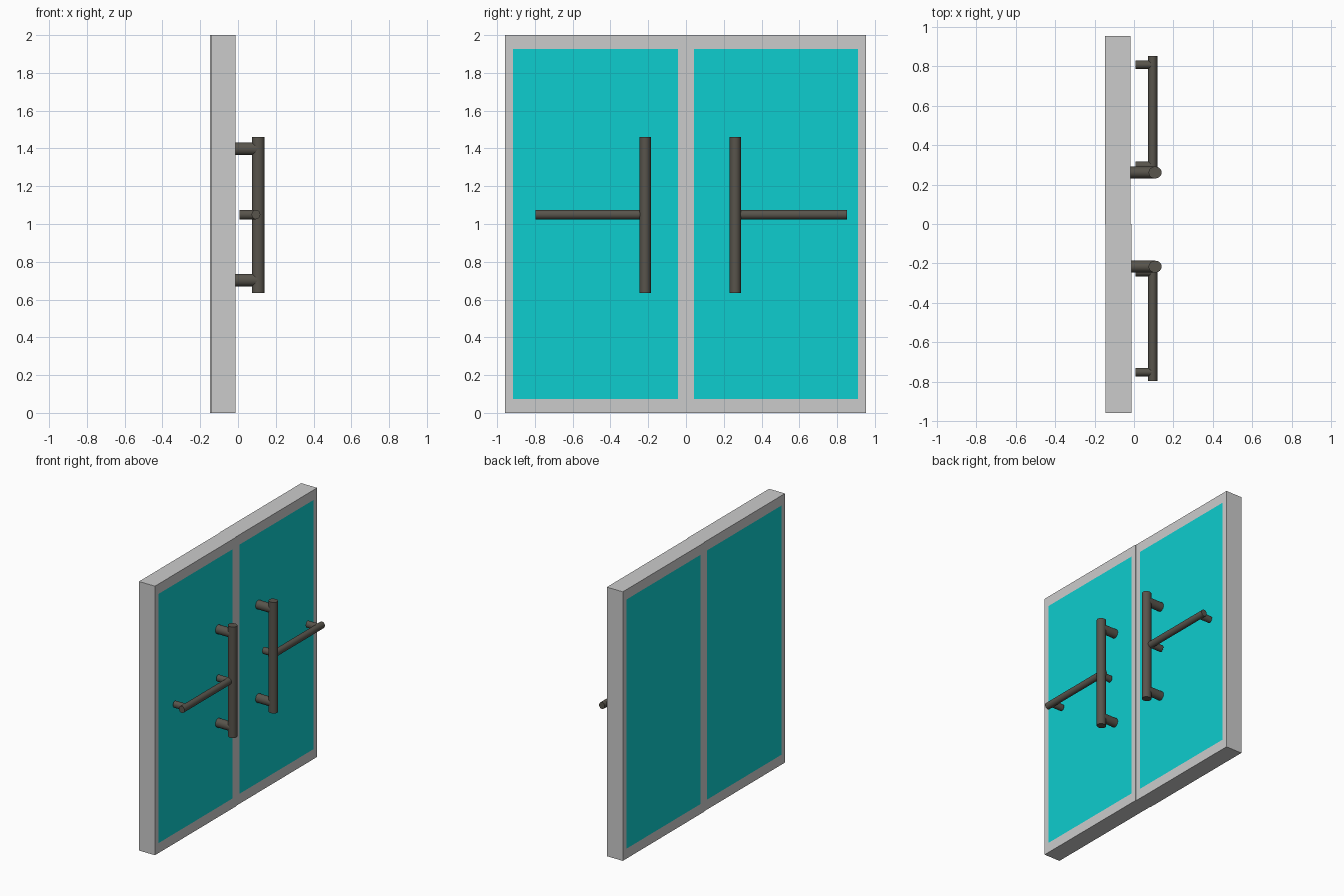
import bpy, bmesh, math
from mathutils import Matrix, Vector

if "Cube" in bpy.data.objects:
    bpy.data.objects.remove(bpy.data.objects["Cube"])


def material(name, rgb):
    m = bpy.data.materials.new(name)
    m.diffuse_color = (*rgb, 1)
    m.use_nodes = True
    m.node_tree.nodes["Principled BSDF"].inputs["Base Color"].default_value = m.diffuse_color
    return m


FRAME = material("light grey frame", (0.6, 0.6, 0.6))
GLASS = material("cyan glass", (0.004, 0.61, 0.62))
METAL = material("dark bronze", (0.098, 0.089, 0.072))


def add_object(name, bm, mats):
    me = bpy.data.meshes.new(name)
    bm.to_mesh(me)
    bm.free()
    for m in mats:
        me.materials.append(m)
    ob = bpy.data.objects.new(name, me)
    bpy.context.collection.objects.link(ob)
    return ob


# Door leaf: a box whose two big faces are inset to make a flush glass pane
def leaf(name, x0, x1, y0, y1):
    bm = bmesh.new()
    bmesh.ops.create_cube(bm, size=1)
    for v in bm.verts:
        v.co = ((x0 + x1) / 2 + v.co.x * (x1 - x0),
                (y0 + y1) / 2 + v.co.y * (y1 - y0), 1 + v.co.z * 2)
    bm.normal_update()
    panes = [f for f in bm.faces if abs(f.normal.x) > 0.9]
    bmesh.ops.inset_individual(bm, faces=panes, thickness=0.06)
    for f in panes:
        f.material_index = 1
        for v in f.verts:
            v.co.z = 1.926 if v.co.z > 1 else 0.074
    return add_object(name, bm, [FRAME, GLASS])


# Capped rod between two points, r_side is its radius along the first cross axis
def rod(name, a, b, r_side, r_other):
    a, b = Vector(a), Vector(b)
    axis = b - a
    bm = bmesh.new()
    bmesh.ops.create_cone(bm, cap_ends=True, segments=32, radius1=1, radius2=1, depth=axis.length)
    d = axis.normalized()
    side = Vector((0, 1, 0)) if abs(d.y) < 0.5 else Vector((0, 0, 1))
    rot = Matrix((side, d.cross(side), d)).transposed().to_4x4()
    bmesh.ops.transform(bm, verts=bm.verts, matrix=Matrix.Translation((a + b) / 2) @ rot
                        @ Matrix.Diagonal((r_side, r_other, 1, 1)))
    ob = add_object(name, bm, [METAL])
    bpy.context.view_layer.objects.active = ob
    ob.select_set(True)
    bpy.ops.object.shade_smooth_by_angle(angle=math.radians(40))
    ob.select_set(False)


leaf("left_door", -0.144, -0.013, -0.957, -0.001)
leaf("right_door", -0.148, -0.017, -0.001, 0.954)

# Handles: vertical pull bar and horizontal push bar, each on two posts
for label, s, y_pull, y_in, y_out in (("left", -1, -0.216, -0.198, -0.796),
                                      ("right", 1, 0.261, 0.25, 0.852)):
    rod(label + "_pull_bar", (0.107, y_pull, 0.635), (0.107, y_pull, 1.46), 0.03, 0.033)
    for i, z in enumerate((0.703, 1.398)):
        rod(f"{label}_pull_post_{i}", (-0.018, y_pull, z), (0.107, y_pull, z), 0.03, 0.033)
    rod(label + "_push_bar", (0.095, y_in, 1.05), (0.095, y_out, 1.05), 0.025, 0.023)
    for i, y in enumerate((y_in + s * 0.045, y_out - s * 0.045)):
        rod(f"{label}_push_post_{i}", (0.007, y, 1.05), (0.095, y, 1.05), 0.022, 0.025)
